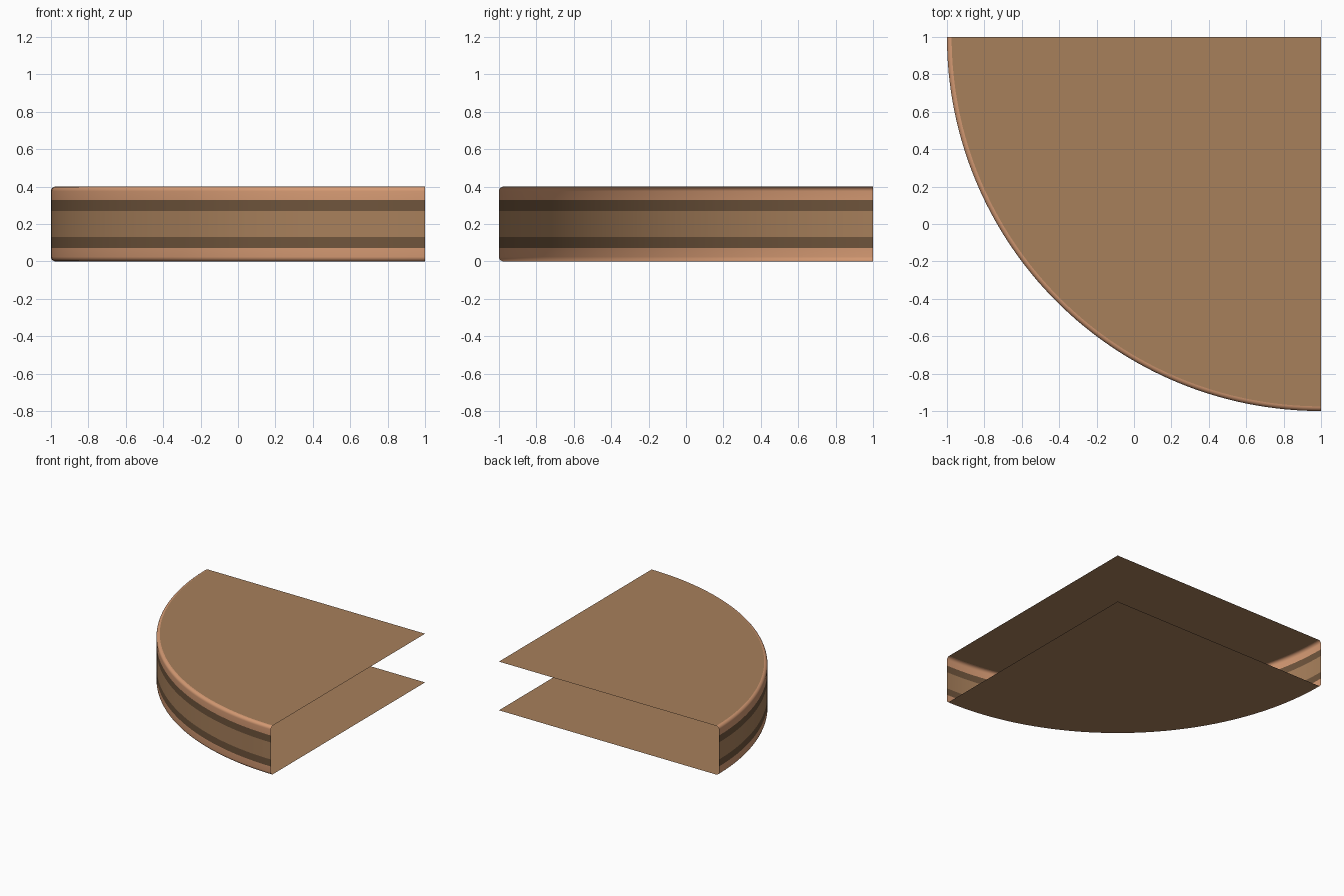
import bpy, bmesh, math

if "Cube" in bpy.data.objects:
    bpy.data.objects.remove(bpy.data.objects["Cube"])

CX, CY, R, H, B = 1.0, 1.0, 2.0, 0.4, 0.025   # arc centre, radius, height, edge rounding
SEG = 64

def material(name, rgb):
    m = bpy.data.materials.new(name)
    m.diffuse_color = (*rgb, 1)
    m.use_nodes = True
    m.node_tree.nodes["Principled BSDF"].inputs["Base Color"].default_value = m.diffuse_color
    return m

wood = material("wood", (0.39, 0.215, 0.105))
light = material("light_edge", (0.66, 0.32, 0.17))
dark = material("dark_stripe", (0.16, 0.09, 0.045))

def quarter_sweep(name, profile, mat):
    """Sweep an (r, z) profile through the quarter turn facing -x/-y."""
    bm = bmesh.new()
    rows = []
    for i in range(SEG + 1):
        a = math.pi + i / SEG * math.pi / 2
        rows.append([bm.verts.new((CX + r * math.cos(a), CY + r * math.sin(a), z))
                     for r, z in profile])
    for p, q in zip(rows, rows[1:]):
        for k in range(len(profile) - 1):
            bm.faces.new((p[k], q[k], q[k + 1], p[k + 1]))
    bmesh.ops.remove_doubles(bm, verts=bm.verts, dist=1e-5)
    me = bpy.data.meshes.new(name)
    bm.to_mesh(me)
    bm.free()
    me.materials.append(mat)
    ob = bpy.data.objects.new(name, me)
    bpy.context.collection.objects.link(ob)
    for f in me.polygons:
        f.use_smooth = True
    return ob

# rounded rim profile from the vertical wall up to the top sheet
rim = [(R - B + B * math.cos(t), H - B + B * math.sin(t))
       for t in (k / 6 * math.pi / 2 for k in range(7))]
upper = [(R, 0.327)] + rim
lower = [(r, H - z) for r, z in reversed(upper)]

# flat sheets, open along the two straight sides
quarter_sweep("top_sheet", [(R - B, H), (0, H)], wood)
quarter_sweep("bottom_sheet", [(0, 0), (R - B, 0)], wood)

# curved wall: light rims, dark stripes, plain middle
quarter_sweep("upper_rim", upper, light)
quarter_sweep("lower_rim", lower, light)
quarter_sweep("upper_stripe", [(R, 0.27), (R, 0.327)], dark)
quarter_sweep("lower_stripe", [(R, 0.073), (R, 0.13)], dark)
quarter_sweep("middle_band", [(R, 0.13), (R, 0.27)], wood)
